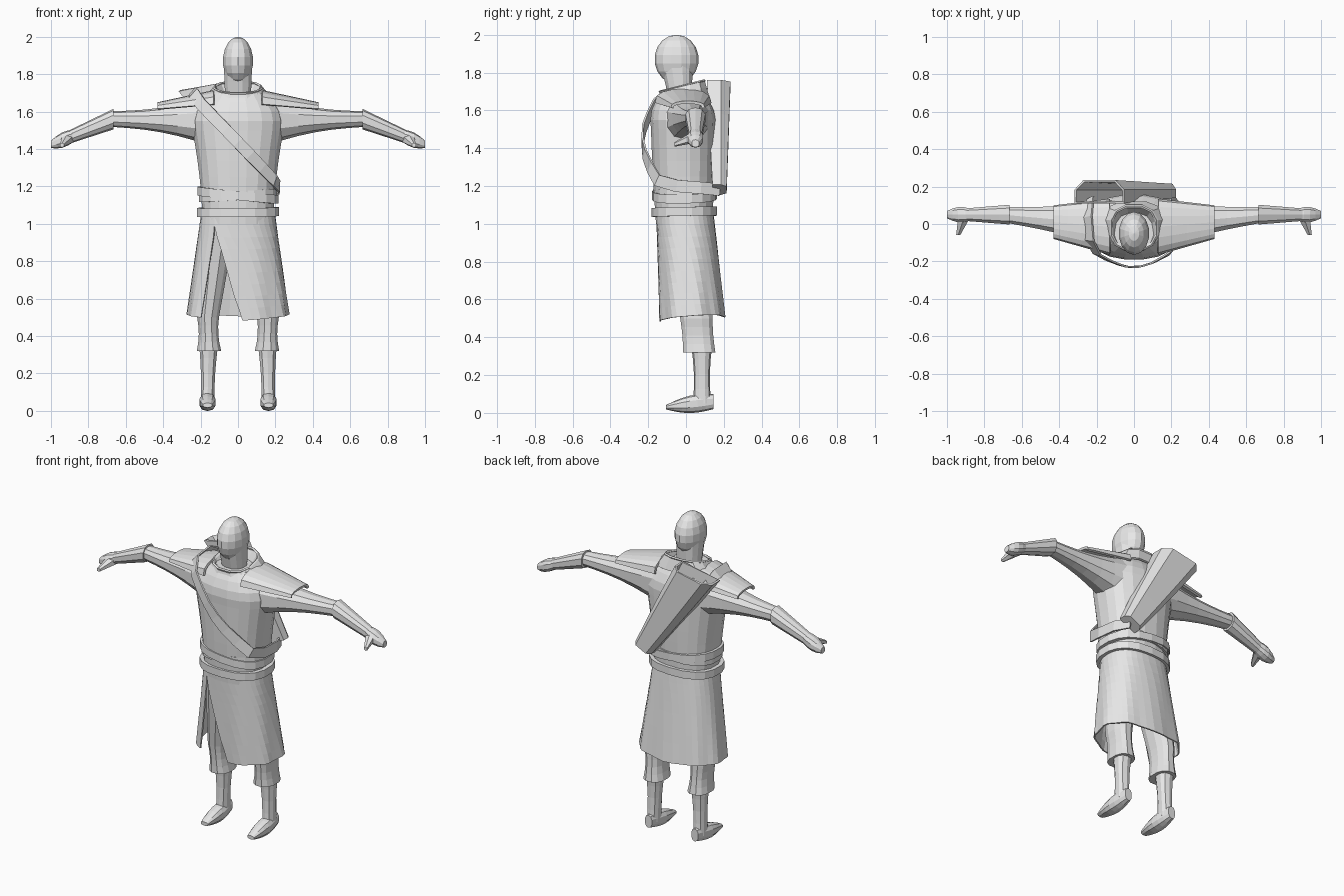
import bpy, bmesh
from math import sin, cos, pi, asin, copysign
from mathutils import Vector

cube = bpy.data.objects.get("Cube")
if cube:
    bpy.data.objects.remove(cube)

grey = bpy.data.materials.new("plain grey")
grey.use_nodes = True
grey.diffuse_color = (.8, .8, .8, 1)
grey.node_tree.nodes["Principled BSDF"].inputs["Base Color"].default_value = grey.diffuse_color


def mix(a, b, t):
    return a + (b - a) * t


def rounded(value, power=2.4):
    """Superellipse term for slightly boxy cross-sections."""
    return copysign(abs(value) ** (2 / power), value)


def skin(name, rows, closed=True, bottom=True, top=True, mirror=False, thick=0):
    """Bridge rows of points into a surface."""
    bm = bmesh.new()
    rings = [[bm.verts.new(point) for point in row] for row in rows]
    count = len(rings[0])
    for low, high in zip(rings, rings[1:]):
        for i in range(count if closed else count - 1):
            j = (i + 1) % count
            bm.faces.new((low[i], low[j], high[j], high[i]))
    if closed and bottom:
        bm.faces.new(rings[0][::-1])
    if closed and top:
        bm.faces.new(rings[-1])
    bmesh.ops.recalc_face_normals(bm, faces=bm.faces)
    mesh = bpy.data.meshes.new(name)
    bm.to_mesh(mesh)
    bm.free()
    mesh.materials.append(grey)
    part = bpy.data.objects.new(name, mesh)
    bpy.context.collection.objects.link(part)
    if thick:
        shell = part.modifiers.new("thickness", 'SOLIDIFY')
        shell.thickness, shell.offset = thick, -1
    if mirror:
        part.modifiers.new("other_side", 'MIRROR')


def tube(name, start, end, size_start, size_end, bulge=(0, 0), steps=4, sides=12,
         tilt=(0, 0), **options):
    """Tapered, bulging tube; its sections face the axis it mostly follows."""
    start, end = Vector(start), Vector(end)
    span = [abs(d) for d in end - start]
    across = [axis for axis in range(3) if axis != span.index(max(span))]
    rows = []
    for k in range(steps + 1):
        t = k / steps
        wide, deep = (mix(s, e, t) + b * sin(pi * t)
                      for s, e, b in zip(size_start, size_end, bulge))
        row = []
        for i in range(sides):
            angle = 2 * pi * (i + .5) / sides
            point = start.lerp(end, t)
            point[across[0]] += wide * rounded(cos(angle))
            point[across[1]] += deep * rounded(sin(angle))
            point.z += tilt[0] * point.x + tilt[1] * point.y
            row.append(point)
        rows.append(row)
    skin(name, rows, **options)


# Head and neck
bpy.ops.mesh.primitive_uv_sphere_add(segments=14, ring_count=9, radius=1,
                                     location=(0, -.05, 1.87))
head = bpy.context.object
head.name = "head"
head.scale = (.083, .117, .13)
head.data.materials.append(grey)
tube("neck", (0, -.03, 1.65), (0, -.05, 1.86), (.07, .06), (.078, .09))

# Torso
tube("trunk", (0, -.01, 1), (0, -.015, 1.5), (.19, .15), (.245, .172),
     bulge=(-.01, .003), steps=6, sides=20)
tube("chest", (0, -.015, 1.5), (0, -.02, 1.7), (.245, .172), (.15, .11),
     bulge=(.04, .025), sides=20)

# Draped collar, lower at the front and folded back inside
tube("collar", (0, -.02, 1.65), (0, -.02, 1.74), (.2, .145), (.125, .12),
     tilt=(0, .25), steps=2, bottom=False, top=False, thick=.012)
tube("collar_fold", (0, -.02, 1.74), (0, -.03, 1.67), (.125, .12), (.08, .08),
     tilt=(0, .25), steps=2, bottom=False, top=False, thick=.01)

# Arms
tube("upper_arm", (.15, 0, 1.55), (.67, .047, 1.56), (.125, .13), (.045, .042),
     bulge=(-.01, -.02), steps=6, sides=10, mirror=True)
tube("forearm_cuff", (.665, .05, 1.56), (.9, .05, 1.465), (.055, .055), (.035, .036),
     sides=10, mirror=True)
tube("hand", (.88, .05, 1.47), (1, .05, 1.425), (.035, .034), (.02, .02),
     bulge=(.015, .014), sides=10, mirror=True)
tube("thumb", (.91, .03, 1.455), (.94, -.06, 1.42), (.035, .03), (.012, .012),
     steps=2, sides=6, mirror=True)

# Shoulder guards: arcs draped over the upper arm
rows = []
for k in range(5):
    t = k / 4
    half, low, top = mix(.15, .09, t), mix(1.64, 1.615, t), mix(1.715, 1.65, t)
    rows.append([(mix(.13, .43, t), mix(-.015, .01, t) - half * cos(pi * i / 8),
                  mix(low, top, sin(pi * i / 8) ** .7)) for i in range(9)])
skin("shoulder_guard", rows, closed=False, mirror=True, thick=.015)

# Belts: flat bands, the upper two crossing each other
for name, height, width, slope in (("lower_belt", 1.04, .222, .01),
                                   ("upper_belt", 1.13, .22, -.1),
                                   ("crossing_belt", 1.13, .212, .06)):
    tube(name, (0, -.008, height), (0, -.008, height + .047),
         (width, width * .78), (width, width * .78), tilt=(slope, .02),
         steps=1, sides=18, bottom=False, top=False, thick=.025)

# Long skirt with a curved slit on the right of the front
rows = []
levels, columns = 9, 34
for k in range(levels + 1):
    t = k / levels
    wide, deep, middle = mix(.198, .272, t), mix(.152, .174, t), mix(-.006, .031, t)
    opening = max(0, (t - .17) / .83)
    left, right = -.115 - .075 * opening, -.115 + .13 * opening ** .75
    first = asin(right / wide) - pi / 2
    last = asin(left / wide) + pi * 1.5
    row = []
    for i in range(columns + 1):
        angle = mix(first, last, i / columns)
        fold = 1 + .025 * t * sin(9 * angle)
        x = wide * fold * rounded(cos(angle))
        y = middle + deep * fold * rounded(sin(angle))
        hem = .49 + .07 * y + .08 * abs(x)
        row.append((x, y, mix(1.055, hem, t)))
    rows.append(row)
skin("skirt", rows, closed=False, thick=.008)

# Trousers, gathered below the knee
tube("trouser_thigh", (.1, 0, 1), (.16, .055, .5), (.09, .12), (.06, .088), mirror=True)
tube("trouser_cuff", (.16, .055, .5), (.155, .07, .32), (.06, .088), (.067, .088),
     bulge=(-.01, -.004), mirror=True)

# Boots
tube("boot_shaft", (.157, .083, .36), (.163, .085, .05), (.053, .056), (.037, .048),
     bulge=(-.005, -.01), sides=10, mirror=True)
tube("boot_foot", (.163, -.105, .03), (.163, .145, .06), (.025, .012), (.025, .04),
     bulge=(.02, .02), steps=6, sides=10, mirror=True)

# Quiver: open and tapered, with chamfered back corners
section = [(-1, 0), (-1, .6), (-.65, 1), (.65, 1), (1, .6), (1, 0)]
rows = []
for k in range(4):
    t = k / 3
    half, slope = mix(.055, .132, t), mix(.5, .2, t)
    near, far = mix(.14, .11, t), mix(.215, .235, t)
    rows.append([(mix(.17, -.185, t) + u * half, mix(near, far, v),
                  mix(1.18, 1.735, t) + slope * u * half) for u, v in section])
skin("quiver", rows, top=False, thick=.012)

# Strap from the quiver mouth, bowing across the chest, round to the quiver base
shoulder, hip = Vector((-.2, -.165, 1.64)), Vector((.2, -.155, 1.23))
path = [Vector((-.24, .14, 1.65)), Vector((-.25, .04, 1.705)), Vector((-.24, -.09, 1.7))]
for k in range(7):
    point = shoulder.lerp(hip, k / 6)
    point.y -= .075 * sin(pi * k / 6)
    path.append(point)
path += [Vector((.225, -.05, 1.2)), Vector((.22, .08, 1.19)), Vector((.18, .18, 1.18))]
rows = []
for i, point in enumerate(path):
    along = path[min(i + 1, len(path) - 1)] - path[max(i - 1, 0)]
    outward = point - Vector((0, 0, min(point.z, 1.5)))
    side = along.cross(outward).normalized() * .032
    rows.append([point - side, point + side])
skin("strap", rows, closed=False, thick=.01)
